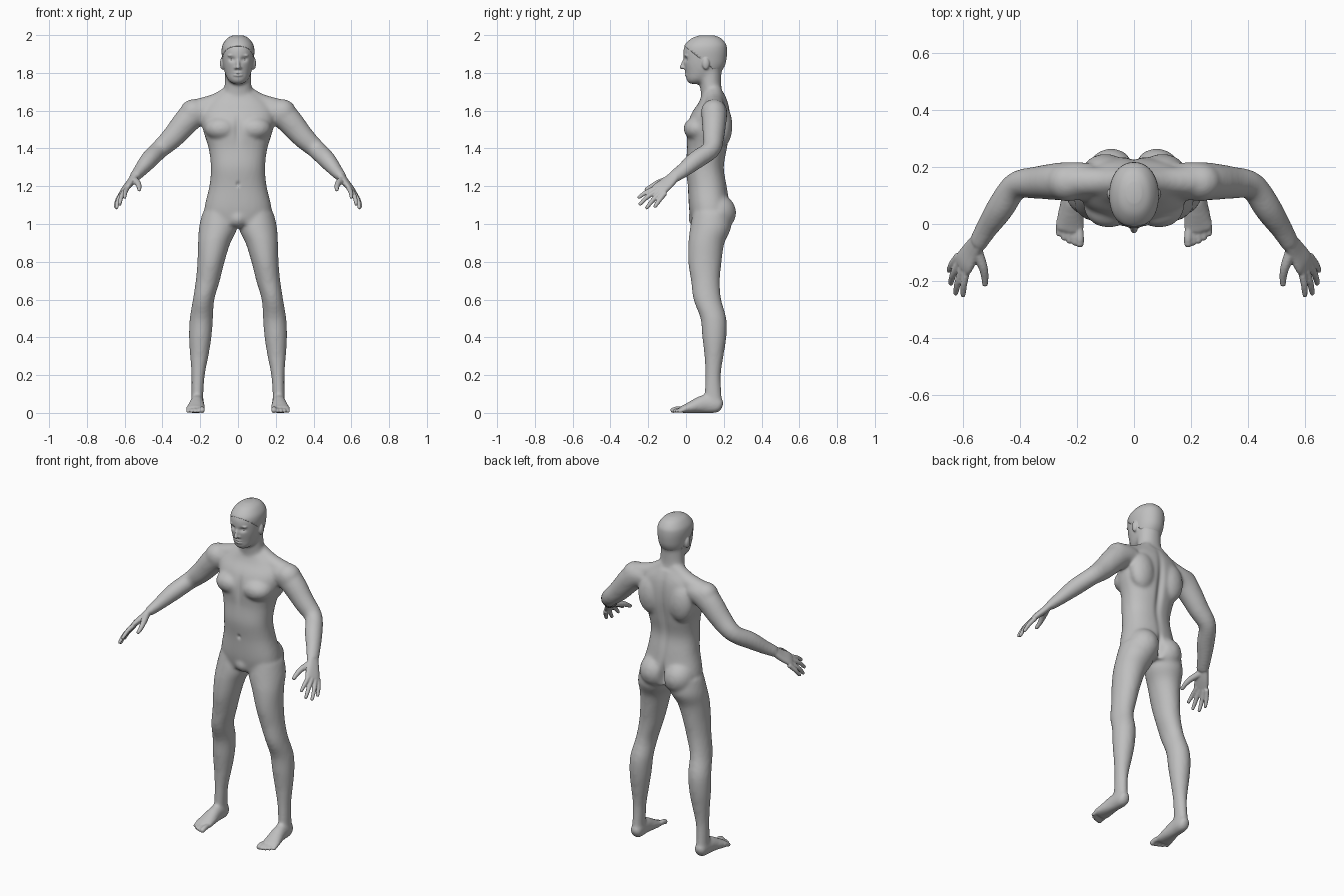
import bpy, bmesh, math
from mathutils import Vector, Matrix

if "Cube" in bpy.data.objects:
    bpy.data.objects.remove(bpy.data.objects["Cube"])

skin = bpy.data.materials.new("plain grey")
skin.use_nodes = True
GREY = (0.52, 0.52, 0.52, 1)
skin.diffuse_color = GREY
for node in skin.node_tree.nodes:
    if node.type == "BSDF_PRINCIPLED":
        node.inputs["Base Color"].default_value = GREY


def spline(rings, steps=4):
    """Smoothly interpolate (x, y, z, half width, half depth) rings."""
    out = []
    for i in range(len(rings) - 1):
        p0, p1 = rings[max(i - 1, 0)], rings[i]
        p2, p3 = rings[i + 1], rings[min(i + 2, len(rings) - 1)]
        for s in range(steps):
            t = s / steps
            out.append([b + t * ((c - a) + t * ((2*a - 5*b + 4*c - d) + t * (3*b - a - 3*c + d))) / 2
                        for a, b, c, d in zip(p0, p1, p2, p3)])
    return out + [list(rings[-1])]


def tube(bm, rings, side=1, across=(1, 0, 0), level=False, power=2, n=28):
    """Loft a closed skin through rings, level or square to the path."""
    pts = spline(rings)
    loops = []
    for i, p in enumerate(pts):
        before, after = pts[max(i - 1, 0)], pts[min(i + 1, len(pts) - 1)]
        t = Vector((0, 0, 1)) if level else (Vector(after[:3]) - Vector(before[:3])).normalized()
        u = Vector(across)
        u = (u - t * u.dot(t)).normalized()
        v = t.cross(u)
        loop = []
        for k in range(n):
            c, s = math.cos(math.tau * k / n), math.sin(math.tau * k / n)
            co = Vector(p[:3])
            co += u * max(p[3], .003) * math.copysign(abs(c) ** (2 / power), c)
            co += v * max(p[4], .003) * math.copysign(abs(s) ** (2 / power), s)
            loop.append(bm.verts.new((co.x * side, co.y, co.z)))
        loops.append(loop)
    for low, high in zip(loops, loops[1:]):
        for k in range(n):
            bm.faces.new((low[k], low[k - 1], high[k - 1], high[k]))
    bm.faces.new(loops[0])
    bm.faces.new(reversed(loops[-1]))


def blob(bm, centre, size, side=1):
    x, y, z = centre
    place = Matrix.Translation((x * side, y, z)) @ Matrix.Diagonal((*size, 1))
    bmesh.ops.create_uvsphere(bm, u_segments=24, v_segments=16, radius=1, matrix=place)


def digit(bm, path, radii, side):
    """A finger or toe: a tapered tube with a round tip."""
    tube(bm, [(*p, r, r) for p, r in zip(path, radii)], side, across=(.5, .7, -.5), n=14)
    blob(bm, path[-1], [radii[-1]] * 3, side)


def add_object(name, bm):
    bmesh.ops.recalc_face_normals(bm, faces=bm.faces[:])
    mesh = bpy.data.meshes.new(name)
    bm.to_mesh(mesh)
    bm.free()
    mesh.materials.append(skin)
    mesh.shade_smooth()
    obj = bpy.data.objects.new(name, mesh)
    bpy.context.collection.objects.link(obj)
    return obj


def bake(obj):
    """Replace the mesh with the result of its modifiers."""
    bpy.context.view_layer.update()
    graph = bpy.context.evaluated_depsgraph_get()
    mesh = bpy.data.meshes.new_from_object(obj.evaluated_get(graph))
    obj.modifiers.clear()
    obj.data = mesh


def fuse(obj, voxel, rounds, inflate):
    """Merge overlapping parts into one smooth skin."""
    remesh = obj.modifiers.new("merge", "REMESH")
    remesh.mode, remesh.voxel_size = "VOXEL", voxel
    relax = obj.modifiers.new("relax", "SMOOTH")
    relax.factor, relax.iterations = .5, rounds
    swell = obj.modifiers.new("swell", "DISPLACE")
    swell.strength, swell.mid_level = inflate, 0
    bake(obj)


TORSO = [(0, .13, 1, .165, .095), (0, .125, 1.08, .175, .105), (0, .113, 1.2, .148, .1),
         (0, .1, 1.3, .14, .098), (0, .112, 1.4, .152, .103), (0, .118, 1.5, .182, .112),
         (0, .13, 1.58, .19, .1), (0, .145, 1.64, .16, .075), (0, .145, 1.69, .09, .055)]
NECK = [(0, .15, 1.62, .085, .06), (0, .132, 1.72, .069, .053), (0, .125, 1.82, .065, .06)]
HEAD = [(0, .045, 1.745, .026, .026), (0, .065, 1.765, .05, .06), (0, .088, 1.8, .066, .087),
        (0, .097, 1.84, .076, .105), (0, .1, 1.88, .081, .111), (0, .101, 1.92, .083, .112),
        (0, .104, 1.95, .076, .103), (0, .108, 1.98, .053, .073), (0, .11, 1.994, .024, .034)]
LEG = [(.1, .135, 1.06, .085, .095), (.105, .13, .98, .098, .105), (.126, .108, .9, .082, .092),
       (.143, .1, .8, .068, .085), (.16, .103, .7, .06, .073), (.182, .113, .6, .053, .07),
       (.194, .145, .5, .058, .065), (.2, .15, .4, .056, .06), (.205, .148, .3, .045, .047),
       (.211, .143, .2, .032, .038), (.215, .143, .1, .028, .042), (.216, .15, .04, .03, .044)]
FOOT = [(.215, .19, .035, .02, .022), (.215, .165, .042, .032, .041), (.217, .1, .047, .034, .046),
        (.22, .05, .036, .041, .035), (.225, 0, .022, .049, .021), (.227, -.03, .016, .048, .014)]
ARM = [(.15, .15, 1.6, .06, .06), (.24, .15, 1.575, .064, .068), (.345, .145, 1.46, .053, .056),
       (.415, .133, 1.395, .045, .046), (.47, .055, 1.34, .046, .044), (.52, -.02, 1.28, .037, .032),
       (.553, -.075, 1.243, .033, .023)]
PALM = [(.545, -.06, 1.255, .03, .02), (.57, -.095, 1.22, .037, .018), (.592, -.13, 1.193, .043, .016),
        (.602, -.15, 1.178, .042, .012)]
PALM_AXIS = (.53, .72, -.47)

# Main masses: trunk, head, limbs and muscles
bm = bmesh.new()
tube(bm, TORSO, level=True, power=2.3)
tube(bm, NECK, level=True)
tube(bm, HEAD, level=True, power=2.15)
blob(bm, (0, .075, 1.03), (.05, .06, .05))
for side in (1, -1):
    tube(bm, LEG, side, level=True)
    tube(bm, FOOT, side)
    tube(bm, ARM, side, across=PALM_AXIS)
    tube(bm, [(.03, .15, 1.7, .04, .04), (.11, .15, 1.645, .045, .045),
              (.21, .15, 1.61, .05, .05)], side, across=(0, 1, 0))
    blob(bm, (.235, .147, 1.59), (.07, .065, .068), side)     # shoulder muscle
    blob(bm, (.088, .06, 1.505), (.085, .07, .06), side)      # chest muscle
    blob(bm, (.1, .19, 1.52), (.075, .052, .11), side)        # shoulder blade
    blob(bm, (.08, .165, 1.06), (.088, .097, .095), side)     # buttock
body = add_object("body", bm)
fuse(body, .01, 9, .003)

# Fine parts: hands, toes and face
FINGERS = [((.586, -.155, 1.192), (.597, -.21, 1.168), (.6, -.248, 1.142)),
           ((.6, -.145, 1.18), (.618, -.205, 1.143), (.626, -.242, 1.106)),
           ((.61, -.13, 1.17), (.634, -.175, 1.127), (.643, -.207, 1.086)),
           ((.615, -.11, 1.165), (.638, -.14, 1.127), (.649, -.163, 1.094))]
THUMB = ((.553, -.09, 1.235), (.532, -.145, 1.218), (.524, -.18, 1.2), (.523, -.21, 1.182))
bm = bmesh.new()
bm.from_mesh(body.data)
for side in (1, -1):
    tube(bm, PALM, side, across=PALM_AXIS, power=2.4)
    for path in FINGERS:
        digit(bm, path, (.013, .0115, .009), side)
    digit(bm, THUMB, (.02, .016, .013, .01), side)
    for i in range(5):
        x, r = .19 + .0185 * i, .010 if i else .014
        tip = -.068 + .0022 * i * i
        digit(bm, ((x + .003, -.015, .02), (x, tip + .02, r + .006), (x, tip, r)), (r, r, r), side)
    blob(bm, (.083, .105, 1.85), (.012, .019, .032), side)    # ear
    blob(bm, (.011, -.007, 1.827), (.008, .011, .008), side)  # nostril
    blob(bm, (.03, .004, 1.892), (.026, .013, .007), side)    # brow
tube(bm, [(0, .005, 1.885, .009, .01), (0, -.01, 1.855, .009, .012), (0, -.019, 1.83, .011, .011)])
blob(bm, (0, -.021, 1.83), (.011, .012, .01))
for z in (1.8, 1.788):
    blob(bm, (0, .003, z), (.025, .01, .006))                 # lips
blob(bm, (0, .026, 1.762), (.024, .018, .014))                # chin
body.modifiers.clear()
bmesh.ops.recalc_face_normals(bm, faces=bm.faces[:])
bm.to_mesh(body.data)
bm.free()
fuse(body, .005, 3, .0008)

# Soft grooves pressed into the skin: centre, reach, depth along y
GROOVES = [((.032, -.005, 1.872), (.018, .03, .012), .011),   # eye sockets
           ((0, .23, 1.42), (.02, .05, .2), -.014),           # spine
           ((0, .25, 1.05), (.015, .07, .07), -.03),          # between buttocks
           ((0, .01, 1.21), (.01, .03, .013), .008),          # navel
           ((0, 0, 1.5), (.018, .05, .07), .01),              # breastbone
           ((0, 0, 1.794), (.022, .02, .004), .004)]          # mouth
for vert in body.data.vertices:
    co = vert.co
    for centre, reach, depth in GROOVES:
        if abs(co.z - centre[2]) < 3 * reach[2]:
            off = (abs(co.x) - centre[0], co.y - centre[1], co.z - centre[2])
            co.y += depth * math.exp(-sum((d / r) ** 2 for d, r in zip(off, reach)))
    co.z = max(co.z, 0)
body.data.shade_smooth()

# Eyeballs
for side, name in ((1, "left_eye"), (-1, "right_eye")):
    bm = bmesh.new()
    blob(bm, (.032, .018, 1.872), (.014, .014, .011), side)
    add_object(name, bm)

# Close-cropped hair, trimmed along a sloping hairline
bm = bmesh.new()
tube(bm, HEAD, level=True, power=2.15, n=48)
bmesh.ops.scale(bm, vec=(1.045, 1.035, 1.04), verts=bm.verts[:],
                space=Matrix.Translation((0, -.1, -1.87)))
bmesh.ops.bisect_plane(bm, geom=bm.verts[:] + bm.edges[:] + bm.faces[:], plane_co=(0, 0, 1.935),
                       plane_no=(0, .8, 1), clear_inner=True)
hair = add_object("hair", bm)
shell = hair.modifiers.new("thickness", "SOLIDIFY")
shell.thickness, shell.offset = .008, -1
